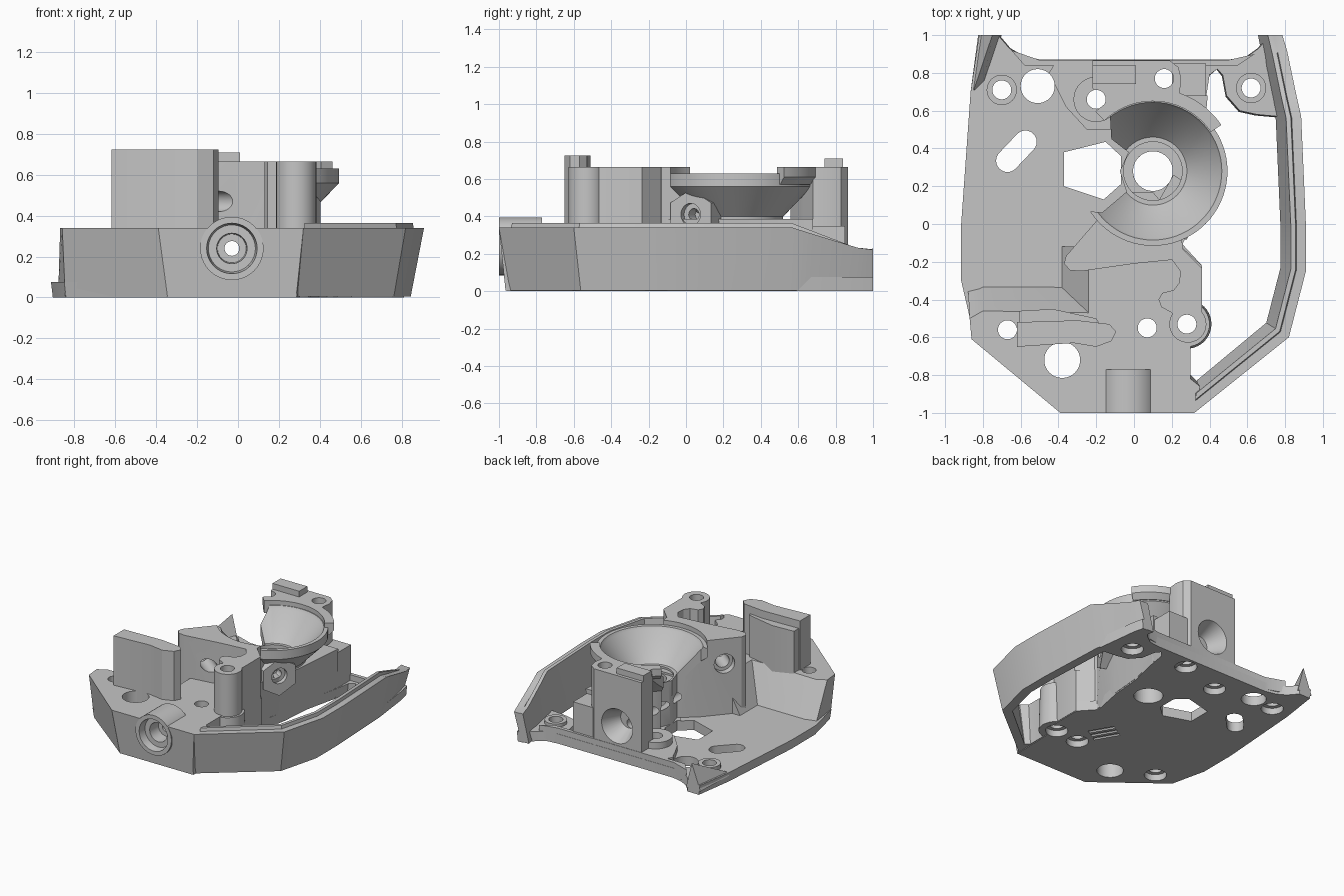
import bpy, bmesh, math
from mathutils import Vector, Matrix

old = bpy.data.objects.get("Cube")
if old:
    bpy.data.objects.remove(old)

grey = bpy.data.materials.new("plain_grey")
grey.use_nodes = True
grey.diffuse_color = (0.56, 0.56, 0.56, 1)
grey.node_tree.nodes["Principled BSDF"].inputs["Base Color"].default_value = (0.56, 0.56, 0.56, 1)
parts = []


def finish(name, bm, keep=True):
    bmesh.ops.recalc_face_normals(bm, faces=bm.faces)
    mesh = bpy.data.meshes.new(name)
    bm.to_mesh(mesh)
    bm.free()
    mesh.materials.append(grey)
    ob = bpy.data.objects.new(name, mesh)
    bpy.context.collection.objects.link(ob)
    if keep:
        parts.append(ob)
    return ob


def loft(name, rings, closed=False, keep=True):
    """Skin equal-length rings of points; cap the ends unless closed."""
    bm = bmesh.new()
    rows = [[bm.verts.new(p) for p in ring] for ring in rings]
    n = len(rows[0])
    pairs = list(zip(rows, rows[1:])) + ([(rows[-1], rows[0])] if closed else [])
    for a, b in pairs:
        for i in range(n):
            j = (i + 1) % n
            bm.faces.new((a[i], a[j], b[j], b[i]))
    if not closed:
        bm.faces.new(rows[0][::-1])
        bm.faces.new(rows[-1])
    return finish(name, bm, keep)


def prism(name, top, z0, z1, bottom=None, keep=True):
    rings = [[(x, y, z0) for x, y in bottom or top], [(x, y, z1) for x, y in top]]
    return loft(name, rings, False, keep)


def add_rod(bm, a, b, r0, r1=None, sides=40):
    a, b = Vector(a), Vector(b)
    turn = (b - a).to_track_quat('Z', 'Y').to_matrix().to_4x4()
    bmesh.ops.create_cone(bm, cap_ends=True, segments=sides, radius1=r0,
                          radius2=r0 if r1 is None else r1, depth=(b - a).length,
                          matrix=Matrix.Translation((a + b) / 2) @ turn)


def rods(name, specs, keep=True):
    bm = bmesh.new()
    for spec in specs:
        add_rod(bm, *spec)
    return finish(name, bm, keep)


def arc_ring(name, profile, centre, start=0, sweep=360, steps=72):
    """Turn a closed (radius, height) profile about a vertical axis."""
    full = sweep == 360
    rings = []
    for k in range(steps if full else steps + 1):
        t = math.radians(start + sweep * k / steps)
        rings.append([(centre[0] + r * math.cos(t), centre[1] + r * math.sin(t), z)
                      for r, z in profile])
    return loft(name, rings, full)


def cut(targets, cutter):
    for ob in targets:
        mod = ob.modifiers.new("cut", 'BOOLEAN')
        mod.object, mod.operation, mod.solver = cutter, 'DIFFERENCE', 'EXACT'
        mod.use_self = True
        bpy.context.view_layer.update()
        deps = bpy.context.evaluated_depsgraph_get()
        mesh = bpy.data.meshes.new_from_object(ob.evaluated_get(deps))
        ob.modifiers.clear()
        ob.data = mesh
    bpy.data.objects.remove(cutter)


C = (0.1, 0.28)

# Floor plate with ears and back notch
outline = [(-.35, -.97), (.29, -.97), (.3, -.63), (.36, -.45), (.36, -.22), (.25, -.1),
           (.3, .15), (.32, .4), (.38, .66), (.4, .79), (.44, .82), (.47, .79), (.49, .68), (.56, .6),
           (.65, .58), (.76, .57), (.82, .6), (.78, .92), (.76, 1), (.72, 1), (.66, .93),
           (.59, .88), (.5, .87), (-.5, .87), (-.59, .89), (-.66, .93), (-.72, 1),
           (-.82, 1), (-.865, .7), (-.915, 0), (-.915, -.3), (-.85, -.58)]
floor = prism("floor_plate", outline, 0, .075, [(x * .99, y if y > .8 else y * .99) for x, y in outline])
lip = prism("back_lip", [(-.58, .84), (.55, .84), (.64, .9), (.5, .868), (-.5, .868), (-.65, .92)], .02, .12)

# Front block, its back and left flanks ramp down to the floor
block = prism("front_block",
              [(-.39, -1), (.32, -1), (.35, -.86), (.3, -.82), (.3, -.63), (.36, -.45), (.36, -.22),
               (.25, -.12), (-.24, -.12), (-.24, -.47), (-.8, -.46), (-.87, -.5), (-.86, -.61)], .005, .34,
              [(-.345, -.965), (.285, -.965), (.33, -.83), (.3, -.8), (.3, -.63), (.36, -.45), (.36, -.22),
               (.25, -.12), (-.42, -.12), (-.42, -.3), (-.8, -.3), (-.88, -.32), (-.845, -.57)])
nose = rods("front_nose", [((-.03, -1, .24), (-.03, -.77, .24), .155)])

# Leaning side rail with a raised inner lip, lofted along the right edge
path = [(.32, -1, .34, .025), (.82, -.6, .34, .025), (.91, -.25, .34, .025), (.91, 0, .34, .025),
        (.885, .57, .34, .025), (.86, .68, .305, .02), (.81, .92, .232, .002), (.785, 1, .222, .002)]
spots = [Vector(p[:2]) for p in path]
normals = [Vector((a.y - b.y, b.x - a.x)).normalized() for a, b in zip(spots, spots[1:])]
rings = []
for i, (x, y, z, rise) in enumerate(path):
    near = normals[max(i - 1, 0):i + 1]
    n = sum(near, Vector((0, 0))).normalized()
    n /= n.dot(near[0])
    first, last = i == 0, i == len(path) - 1
    ring = []
    for off, h in ((.065, .005), (0, z), (.05, z), (.055, z + rise), (.08, z + rise), (.135, .005)):
        q = spots[i] + (Vector((.1, 1.28)) if first and off != .065 else n) * off
        ring.append((q.x, 1 if last else q.y, h))
    rings.append(ring)
loft("side_rail", rings)

# Left ear, a ridge that rises to the back
loft("left_ear", [[(-.865, .7, .05), (-.8, .72, .05), (-.848, .71, .08)],
                  [(-.825, 1, .03), (-.7, 1, .03), (-.75, 1, .23)]])

# Bowl on its hub
bowl = arc_ring("bowl", [(.1, .002), (.2, .002), (.24, .4), (.395, .56), (.395, .63), (.365, .63),
                         (.355, .61), (.18, .42), (.155, .42), (.155, .39), (.105, .39)], C)
arc_ring("bowl_flange", [(.37, .57), (.4, .57), (.437, .61), (.437, .665), (.37, .665)], C, 34, 100, 30)
core = prism("bowl_core", [(.0, -.15), (.25, -.12), (.31, .0), (.345, .2), (.37, .45), (.39, .68),
                           (.0, .68), (.02, .4), (.02, .15)], .01, .385,
             [(.0, -.15), (.25, -.12), (.26, .0), (.3, .15), (.32, .4), (.38, .68),
              (.0, .68), (.02, .4), (.02, .15)])

# Block that carries the bowl, the web to the post, and a screw boss on the far side
mount = prism("bowl_mount", [(-.17, .05), (-.36, -.17), (-.37, -.21), (-.34, -.245), (-.28, -.25),
                             (0, -.21), (.2, -.19), (.26, -.13), (.24, 0), (.1, .17), (-.03, .17)], .01, .665)
web = prism("post_web", [(.13, -.4), (.15, -.365), (.21, -.35), (.24, -.31), (.245, -.25), (.2, -.188),
                         (.24, -.115), (.36, -.235), (.36, -.46), (.33, -.53), (.22, -.53), (.2, -.47),
                         (.145, -.44)], .05, .665)
boss = rods("screw_boss", [((.14, .14, .4), (.34, .025, .4), .16, .145, 6)])

# Back tower with key, shelf and side box
tower = prism("back_tower", [(-.22, .865), (.19, .865), (.235, .83), (.25, .77), (.24, .68), (.1, .62),
                             (-.08, .56), (-.13, .6), (-.22, .72)], .01, .665)
prism("tower_key", [(-.22, .74), (.01, .74), (.01, .84), (-.22, .84)], .6, .71)
prism("back_box", [(.2, .66), (.38, .66), (.38, .85), (.2, .85)], .01, .35)
shelf = prism("back_shelf", [(-.45, .8), (-.36, .62), (-.25, .5), (-.1, .5), (-.1, .85), (-.42, .85)], .03, .12)
collars = rods("low_collars", [((-.2, .66, .03), (-.2, .66, .17), .12),
                               ((-.7, .71, .03), (-.7, .71, .11), .08),
                               ((.62, .72, .03), (.62, .72, .1), .08)])

# Front left tower, in two heights
prism("left_tower_front", [(-.62, -.65), (-.32, -.63), (-.2, -.65), (-.12, -.62), (-.095, -.57),
                           (-.13, -.53), (-.3, -.51), (-.62, -.52)], .2, .725)
prism("left_tower_back", [(-.61, -.55), (-.3, -.55), (-.16, -.56), (-.2, -.5), (-.43, -.45), (-.61, -.46)],
      .1, .665)

# Front post with a wider foot
post = rods("front_post", [((.285, -.53, .05), (.285, -.53, .665), .098)])
foot = rods("post_foot", [((.28, -.53, .005), (.28, -.53, .335), .13, .12)])

# Hollow inside of the bowl
cut([mount, boss, tower], rods("bowl_cavity", [((*C, .405), (*C, .61), .185, .37, 72),
                                               ((*C, .6), (*C, .72), .393, .393, 72)], False))

# Open left side of the bowl
cut([bowl], prism("bowl_gap", [(-.04, .17), (-.075, .28), (-.03, .38), (-.12, .45), (-.13, .62),
                               (-.5, .62), (-.5, .1), (-.17, .06)], .08, .9, None, False))
cut([floor, bowl], prism("floor_window", [(-.37, .2), (-.16, .13), (-.07, .21), (-.07, .36),
                                          (-.15, .435), (-.37, .38)], -.1, .3, None, False))

# Upright holes, the screw holes widened from below
screws = [(-.7, .71), (-.2, .66), (.16, .77), (.62, .72), (.07, -.55), (.28, -.53), (-.67, -.56)]
specs = [((x, y, -.1), (x, y, .9), r) for x, y, r in [(-.51, .73, .09), (-.38, -.72, .095), (*C, .105)]]
for x, y in screws:
    specs += [((x, y, -.1), (x, y, .9), .05), ((x, y, -.1), (x, y, .05), .08)]
cut([floor, block, tower, shelf, collars, post, foot, bowl, boss, lip, mount, core, web],
    rods("hole_cutter", specs, False))
slot = [(-.67 + .06 * math.cos(t), .335 + .06 * math.sin(t))
        for t in [math.radians(135 + 15 * k) for k in range(13)]]
slot += [(-1.245 - x, .77 - y) for x, y in slot]
cut([floor], prism("slot_cutter", slot, -.1, .2, None, False))

# Three short grooves underneath
cut([floor, block], rods("groove_cutter", [((s + .05, s * .6 - .42, 0), (s - .05, s * .6 - .25, 0), .014, .014, 8)
                                           for s in (-.045, 0, .045)], False))

# Level bores: nose to back tower, mount and boss
cut([block, nose], rods("nose_recess", [((-.03, -1.01, .24), (-.03, -.94, .24), .125, .115),
                                        ((-.03, -.95, .24), (-.03, -.84, .24), .075, .07)], False))
cut([tower, lip], rods("tower_recess", [((-.01, .88, .27), (-.01, .72, .27), .14, .07)], False))
cut([block, nose, mount, core, bowl, tower],
    rods("long_bore", [((-.03, -1.05, .24), (-.03, .95, .24), .036)], False))
cut([mount], rods("mount_bore", [((-.35, -.02, .47), (.04, -.33, .47), .05),
                                 ((-.35, -.02, .47), (-.24, -.107, .47), .075)], False))
cut([boss], rods("boss_bore", [((.25, .077, .41), (.4, -.01, .41), .032),
                               ((.31, .042, .41), (.4, -.01, .41), .06)], False))

# Shading
bpy.ops.object.select_all(action='DESELECT')
for ob in parts:
    ob.select_set(True)
bpy.context.view_layer.objects.active = parts[0]
bpy.ops.object.shade_smooth_by_angle(angle=math.radians(25))
